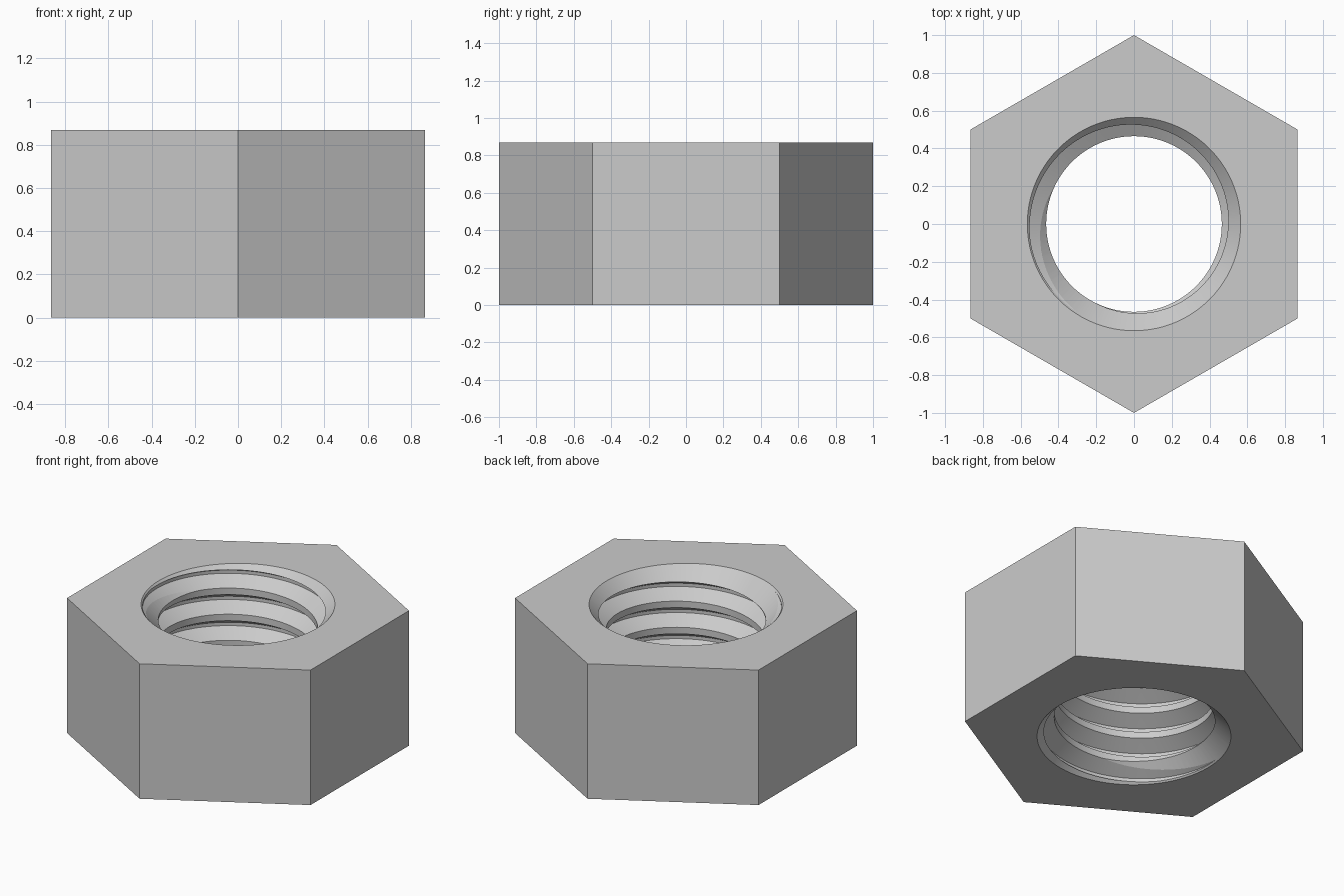
import bpy, bmesh
from math import cos, sin, tau, pi, radians
from mathutils import Matrix

if "Cube" in bpy.data.objects:
    bpy.data.objects.remove(bpy.data.objects["Cube"])

HEIGHT = 0.868
PITCH = 0.168
R_MINOR, R_MAJOR, R_RIM = 0.465, 0.556, 0.565
SEGS = 96


def finish(name, bm):
    bmesh.ops.recalc_face_normals(bm, faces=bm.faces)
    me = bpy.data.meshes.new(name)
    bm.to_mesh(me)
    bm.free()
    ob = bpy.data.objects.new(name, me)
    bpy.context.collection.objects.link(ob)
    return ob


def frustum(name, sides, r_low, r_high, z0, z1, turn=0.0):
    bm = bmesh.new()
    bmesh.ops.create_cone(bm, cap_ends=True, segments=sides, radius1=r_low, radius2=r_high,
                          depth=z1 - z0,
                          matrix=Matrix.Translation((0, 0, (z0 + z1) / 2)) @ Matrix.Rotation(turn, 4, 'Z'))
    return finish(name, bm)


def thread_cutter():
    # one turn of the thread: crest flat, flank, root flat, flank (z as fraction of pitch)
    profile = [(-0.125, R_MINOR), (0.125, R_MINOR), (0.4375, R_MAJOR), (0.5625, R_MAJOR)]
    pts = [((t + n) * PITCH, r) for n in range(-7, 5) for t, r in profile]
    z_start = 0.675
    bm = bmesh.new()
    cols = []
    for i in range(SEGS):
        a = tau * i / SEGS
        lift = z_start + PITCH * i / SEGS
        # the first column is one turn longer so the helix joins up with itself
        extra = [(z + 12 * PITCH, r) for z, r in pts[:4]] if i == 0 else []
        cols.append([bm.verts.new((r * cos(a), r * sin(a), z + lift)) for z, r in pts + extra])
    k_max = len(pts)
    for i in range(SEGS):
        a = cols[i]
        b = cols[i + 1] if i + 1 < SEGS else cols[0][4:]
        for k in range(k_max - 1):
            bm.faces.new((a[k], b[k], b[k + 1]))
            bm.faces.new((a[k], b[k + 1], a[k + 1]))
    # fan caps, both well outside the nut
    low = [c[0] for c in cols] + cols[0][4:0:-1]
    high = [c[k_max - 1] for c in cols] + cols[0][k_max + 3:k_max - 1:-1]
    for loop, dz in ((low, -0.15), (high, 0.15)):
        z = sum(v.co.z for v in loop) / len(loop) + dz
        centre = bm.verts.new((0, 0, z))
        for p, q in zip(loop, loop[1:] + loop[:1]):
            bm.faces.new((centre, p, q))
    return finish("thread_cutter", bm)


# hexagonal body with corners on the y axis
nut = frustum("hex_nut", 6, 1.0, 1.0, 0, HEIGHT)
if max(v.co.y for v in nut.data.vertices) < 0.99:
    nut.data.transform(Matrix.Rotation(pi / 6, 4, 'Z'))

# threaded bore and the 45 degree chamfers at both mouths
e, d = 0.1, 0.2
cutters = [
    thread_cutter(),
    frustum("top_chamfer_cutter", SEGS, R_RIM - d, R_RIM + e, HEIGHT - d, HEIGHT + e, 0.013),
    frustum("bottom_chamfer_cutter", SEGS, R_RIM + e, R_RIM - d, -e, d, 0.013),
]
bpy.context.view_layer.objects.active = nut
nut.select_set(True)
for c in cutters:
    c.hide_render = True
    m = nut.modifiers.new(c.name, 'BOOLEAN')
    m.operation = 'DIFFERENCE'
    m.solver = 'EXACT'
    m.object = c
    bpy.ops.object.modifier_apply(modifier=m.name)
for c in cutters:
    bpy.data.objects.remove(c)

bpy.ops.object.shade_smooth_by_angle(angle=radians(12))
